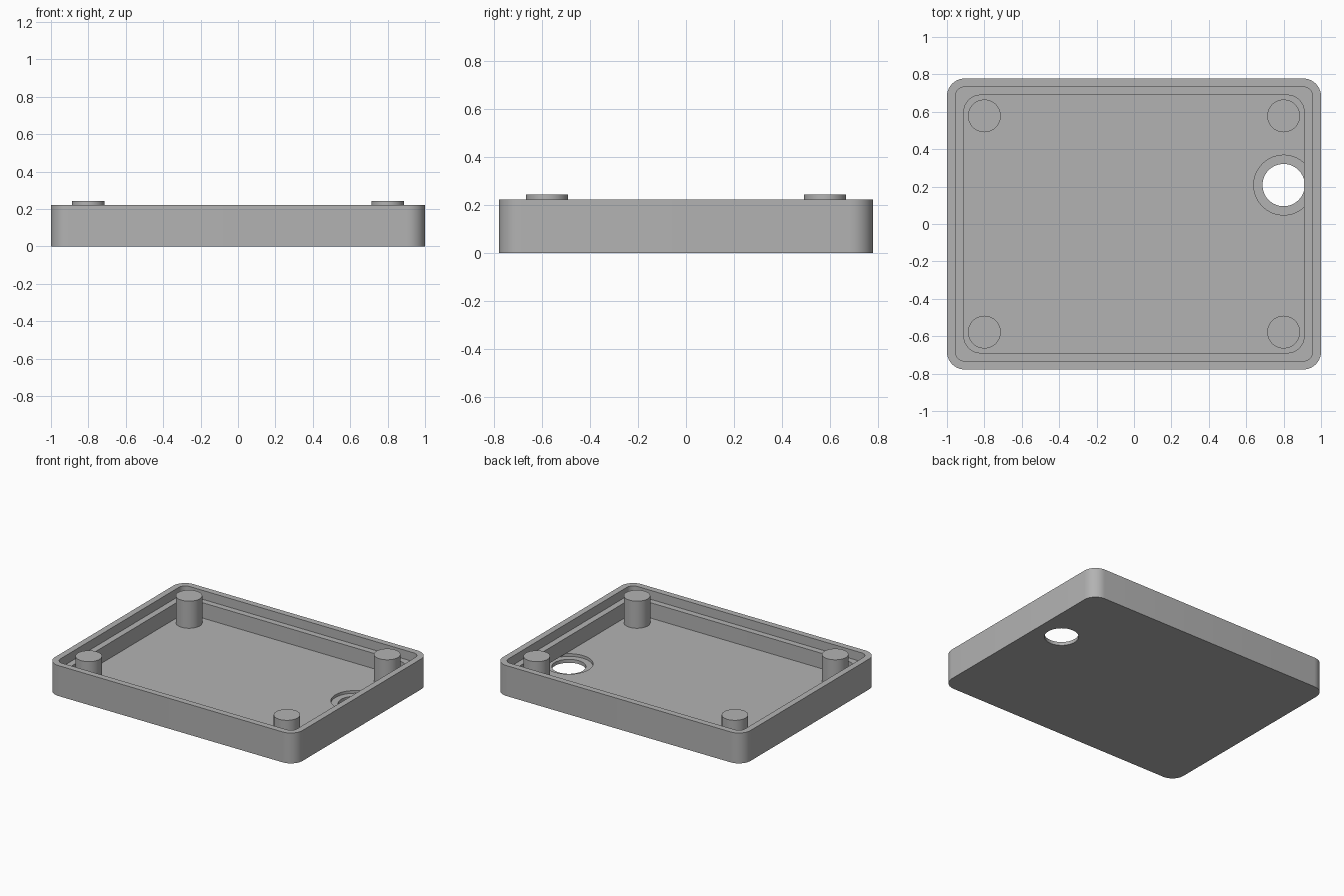
import bpy
import bmesh
from math import cos, sin, pi, radians

if "Cube" in bpy.data.objects:
    bpy.data.objects.remove(bpy.data.objects["Cube"])

FLOOR = 0.045
LEDGE = 0.157
RIM = 0.222
PEG_TOP = 0.243

grey = bpy.data.materials.new("plain_grey")
grey.use_nodes = True
colour = (0.45, 0.45, 0.45, 1)
grey.diffuse_color = colour
grey.node_tree.nodes["Principled BSDF"].inputs["Base Color"].default_value = colour


def rounded_loop(bm, hx, hy, radius, z, steps=10):
    """Ring of vertices around a rounded rectangle."""
    verts = []
    for i, (sx, sy) in enumerate([(1, 1), (-1, 1), (-1, -1), (1, -1)]):
        for k in range(steps + 1):
            a = (i + k / steps) * pi / 2
            verts.append(bm.verts.new((sx * (hx - radius) + radius * cos(a),
                                       sy * (hy - radius) + radius * sin(a), z)))
    return verts


def cylinder(name, x, y, radius, bottom, top):
    bpy.ops.mesh.primitive_cylinder_add(vertices=64, radius=radius, depth=top - bottom,
                                        location=(x, y, (bottom + top) / 2))
    obj = bpy.context.object
    obj.name = name
    obj.data.materials.append(grey)
    return obj


def smooth(obj):
    bpy.ops.object.select_all(action='DESELECT')
    obj.select_set(True)
    bpy.context.view_layer.objects.active = obj
    bpy.ops.object.shade_smooth_by_angle(angle=radians(30))


# Tray shell: outer wall, rim, stepped ledge and floor
bm = bmesh.new()
loops = [rounded_loop(bm, *spec) for spec in (
    (1.0, 0.778, 0.095, 0),
    (1.0, 0.778, 0.095, RIM),
    (0.955, 0.733, 0.05, RIM),
    (0.955, 0.733, 0.05, LEDGE),
    (0.91, 0.689, 0.09, LEDGE),
    (0.91, 0.689, 0.09, FLOOR))]
for lower, upper in zip(loops, loops[1:]):
    for i in range(len(lower)):
        j = (i + 1) % len(lower)
        bm.faces.new((lower[i], lower[j], upper[j], upper[i]))
bm.faces.new(loops[0][::-1])
bm.faces.new(loops[-1])
bmesh.ops.recalc_face_normals(bm, faces=bm.faces)
mesh = bpy.data.meshes.new("tray")
bm.to_mesh(mesh)
bm.free()
tray = bpy.data.objects.new("tray", mesh)
mesh.materials.append(grey)
bpy.context.collection.objects.link(tray)

# Through hole with a shallow recess around it
for name, radius, bottom, top in (("recess_cutter", 0.16, 0.025, FLOOR + 0.0002),
                                  ("hole_cutter", 0.113, -0.1, FLOOR + 0.0001)):
    cutter = cylinder(name, 0.8, 0.208, radius, bottom, top)
    cutter.hide_render = True
    bpy.context.view_layer.objects.active = tray
    cut = tray.modifiers.new(name, 'BOOLEAN')
    cut.operation = 'DIFFERENCE'
    cut.solver = 'EXACT'
    cut.object = cutter
    bpy.ops.object.modifier_apply(modifier=cut.name)
    bpy.data.objects.remove(cutter)
smooth(tray)

# Corner pegs
for side, sx in (("left", 1), ("right", -1)):
    for end, sy in (("front", -1), ("back", 1)):
        smooth(cylinder(f"{end}_{side}_peg", sx * 0.8, sy * 0.578, 0.0875,
                        FLOOR - 0.01, PEG_TOP))
